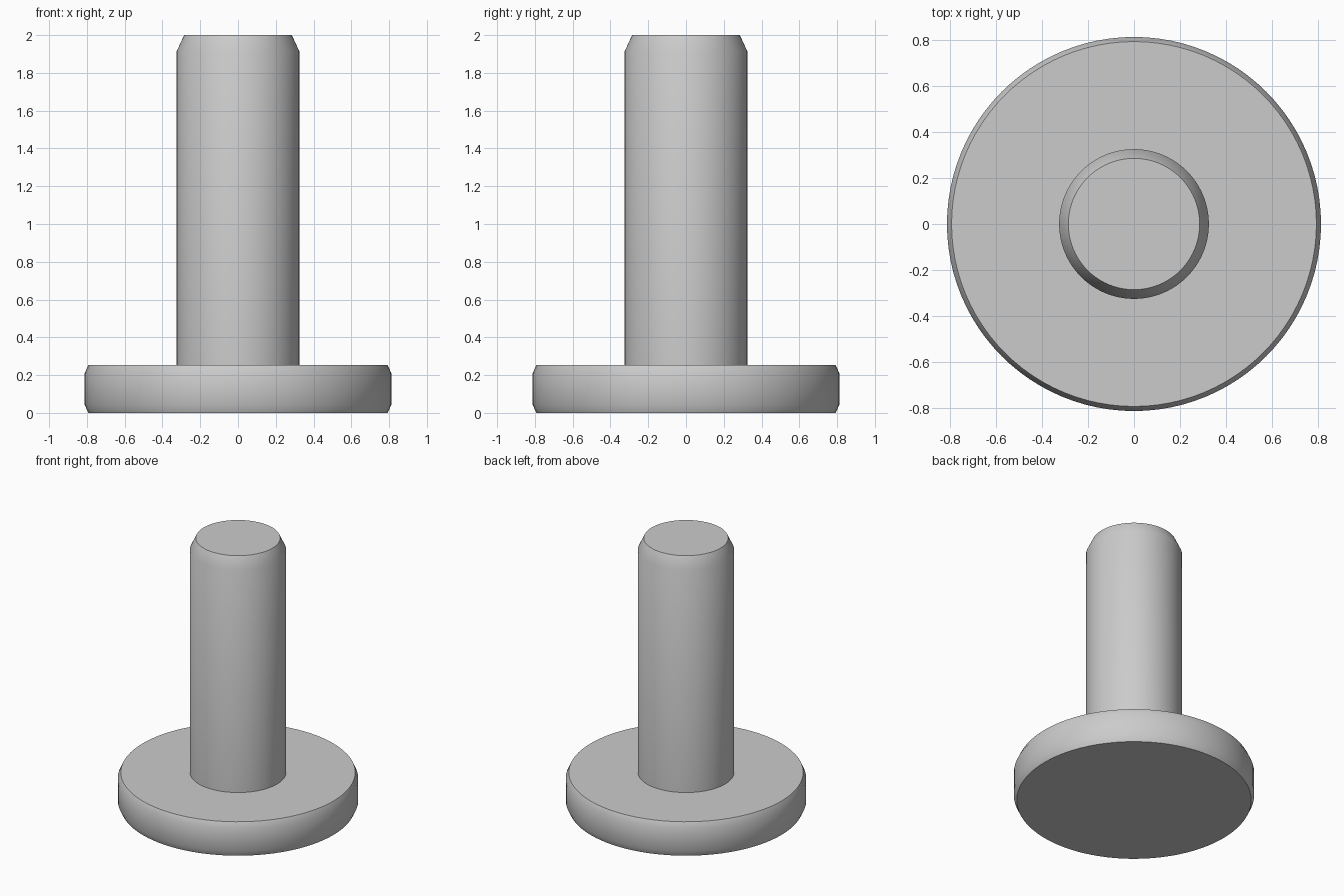
import bpy
import bmesh
import math

default_cube = bpy.data.objects.get("Cube")
if default_cube:
    bpy.data.objects.remove(default_cube, do_unlink=True)

SEGMENTS = 96


def make_material(name, color):
    mat = bpy.data.materials.new(name)
    mat.use_nodes = True
    mat.diffuse_color = color
    mat.node_tree.nodes["Principled BSDF"].inputs["Base Color"].default_value = color
    return mat


def lathe(name, profile, mat):
    """Revolve a (radius, height) profile around the z axis."""
    bm = bmesh.new()
    verts = [bm.verts.new((r, 0, z)) for r, z in profile]
    edges = [bm.edges.new(pair) for pair in zip(verts, verts[1:])]
    bmesh.ops.spin(bm, geom=verts + edges, cent=(0, 0, 0), axis=(0, 0, 1),
                   angle=math.tau, steps=SEGMENTS, use_duplicate=False)
    bmesh.ops.remove_doubles(bm, verts=bm.verts, dist=0.0001)
    bmesh.ops.recalc_face_normals(bm, faces=bm.faces)
    mesh = bpy.data.meshes.new(name)
    bm.to_mesh(mesh)
    bm.free()
    mesh.materials.append(mat)
    obj = bpy.data.objects.new(name, mesh)
    bpy.context.collection.objects.link(obj)
    bpy.ops.object.select_all(action="DESELECT")
    obj.select_set(True)
    bpy.context.view_layer.objects.active = obj
    bpy.ops.object.shade_smooth_by_angle(angle=math.radians(30))
    return obj


gray = make_material("plain gray", (0.6, 0.6, 0.6, 1))

# One solid: chamfered round flange, then a straight shaft with a chamfered tip
flange_r, flange_rim, flange_top, chamfer = 0.812, 0.792, 0.253, 0.043
shaft_r, tip_r, shoulder, height = 0.325, 0.285, 1.914, 2.0
lathe("flanged_pin", [
    (0, 0), (flange_rim, 0), (flange_r, chamfer),
    (flange_r, flange_top - chamfer), (flange_rim, flange_top),
    (shaft_r, flange_top), (shaft_r, shoulder), (tip_r, height), (0, height),
], gray)
